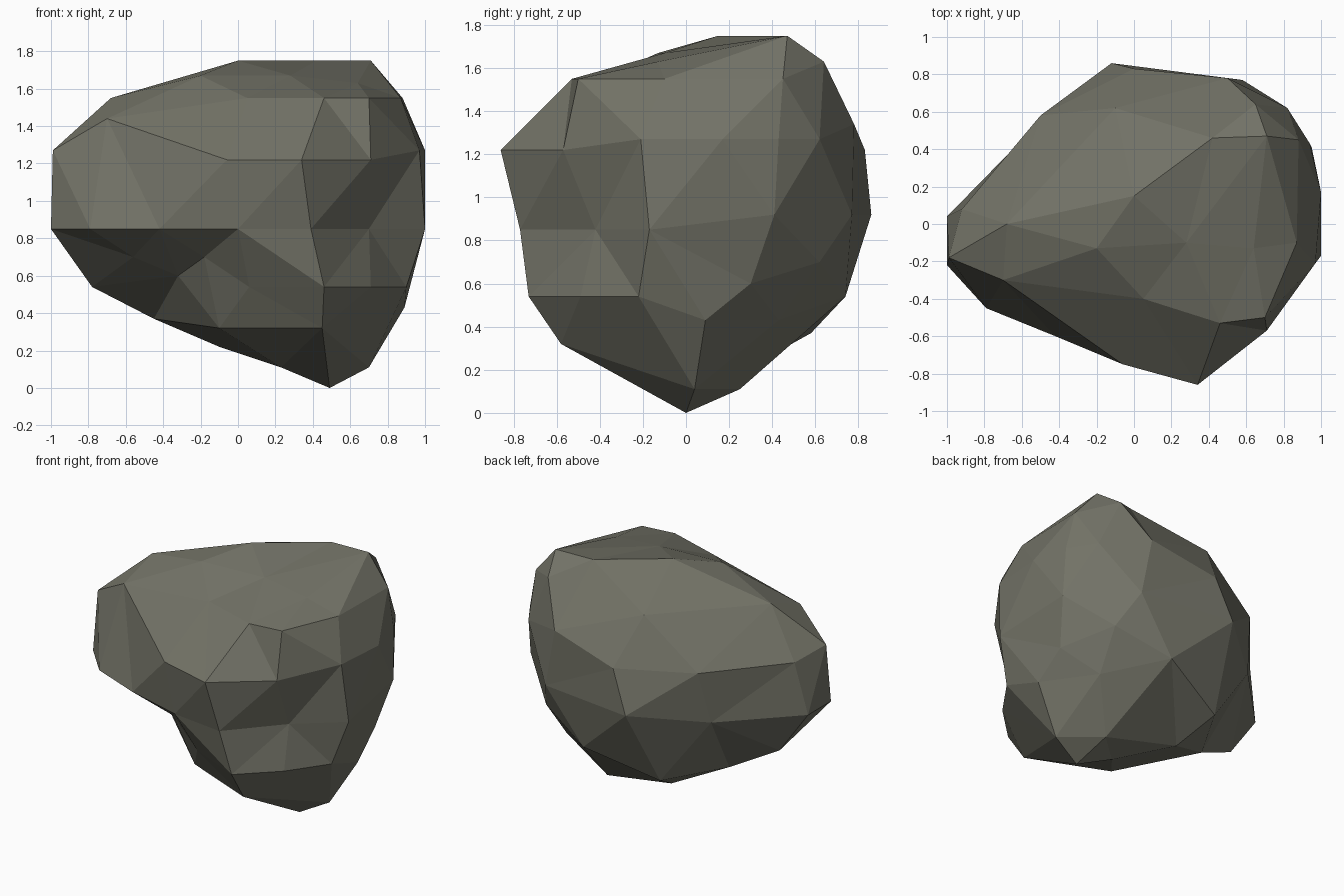
import bpy, bmesh
from mathutils import Vector

if "Cube" in bpy.data.objects:
    bpy.data.objects.remove(bpy.data.objects["Cube"])

# Corner points of the boulder, grouped by height: z -> (x, y) corners
CONTOURS = {
    0.0: [(.49, 0)],
    0.11: [(.23, .05), (.70, .04), (.45, .25)],
    0.22: [(-.10, .31)],
    0.32: [(.45, -.58), (-.10, -.35)],
    0.37: [(-.20, .58), (-.45, .15)],
    0.43: [(.89, .09), (.65, .43)],
    0.54: [(.46, -.73), (.71, -.49), (.06, -.55), (-.78, .05), (.90, -.22), (.30, .74)],
    0.60: [(-.32, -.30), (.88, .30)],
    0.70: [(-.56, -.32), (-.18, -.48), (.68, .62)],
    0.85: [(.39, -.77), (.70, -.42), (1, -.17), (-.55, .50), (-1, .04),
           (-1, -.22), (-.79, -.45), (-.42, -.60), (0, -.72)],
    0.92: [(.95, .41), (.58, .77), (-.12, .86)],
    1.22: [(.34, -.86), (.71, -.57), (0, .83), (-.50, .58), (-.92, .08), (-.06, -.75)],
    1.27: [(.97, -.21), (1, .17), (.94, .43), (.82, .62), (-.99, -.18)],
    1.34: [(.50, .78)],
    1.44: [(-.70, -.30)],
    1.55: [(.46, -.53), (.70, -.50), (.87, -.10), (.88, .45), (-.68, 0), (.05, -.40), (-.10, .62)],
    1.63: [(.65, .64), (.64, -.13)],
    1.67: [(-.20, -.13), (.28, -.10)],
    1.75: [(.71, .47), (.42, .46), (0, .15)],
}
CENTRE = Vector((.05, 0, .95))


def boulder_mesh(name):
    """Triangulate the corners on a sphere, then move each to its true place."""
    bm = bmesh.new()
    placed = []
    for z, corners in CONTOURS.items():
        for x, y in corners:
            p = Vector((x, y, z))
            placed.append((bm.verts.new((p - CENTRE).normalized()), p))
    bmesh.ops.convex_hull(bm, input=bm.verts[:])
    for v, p in placed:
        v.co = p
    bmesh.ops.recalc_face_normals(bm, faces=bm.faces[:])
    mesh = bpy.data.meshes.new(name)
    bm.to_mesh(mesh)
    bm.free()
    return mesh


# Flat-faceted boulder with a grey-olive stone colour
boulder = bpy.data.objects.new("boulder", boulder_mesh("boulder"))
bpy.context.collection.objects.link(boulder)
stone = bpy.data.materials.new("stone")
stone.diffuse_color = (.17, .17, .135, 1)
stone.use_nodes = True
stone.node_tree.nodes["Principled BSDF"].inputs["Base Color"].default_value = stone.diffuse_color
boulder.data.materials.append(stone)
